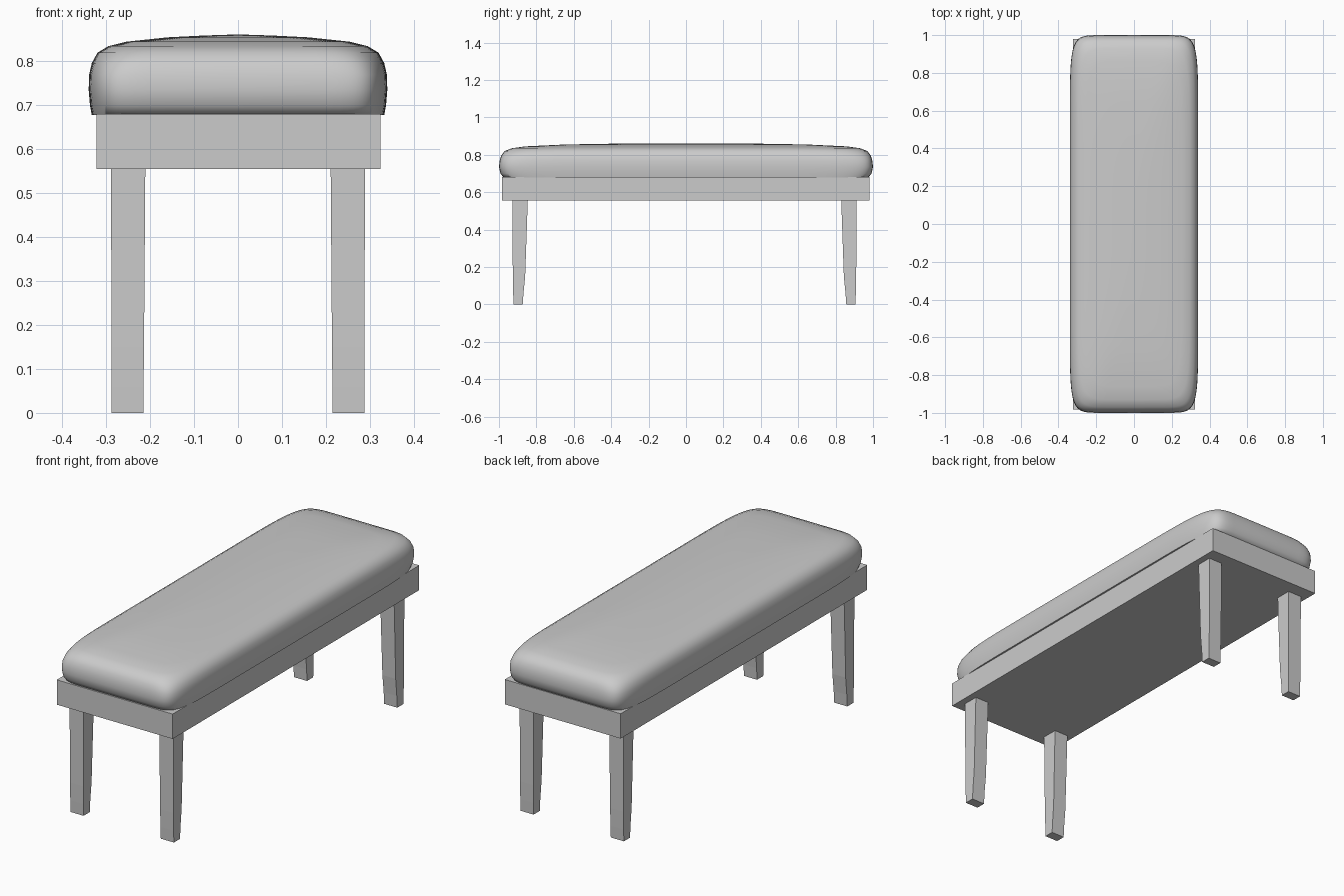
import bpy, bmesh
from math import sin, cos, pi, copysign

if "Cube" in bpy.data.objects:
    bpy.data.objects.remove(bpy.data.objects["Cube"])


def loft(name, rings, smooth=False):
    """Skin a stack of equal-length point rings and cap both ends."""
    bm = bmesh.new()
    loops = [[bm.verts.new(p) for p in ring] for ring in rings]
    n = len(loops[0])
    for a, b in zip(loops, loops[1:]):
        for i in range(n):
            j = (i + 1) % n
            bm.faces.new((a[i], a[j], b[j], b[i]))
    bm.faces.new(loops[0][::-1])
    bm.faces.new(loops[-1])
    bmesh.ops.recalc_face_normals(bm, faces=bm.faces)
    mesh = bpy.data.meshes.new(name)
    bm.to_mesh(mesh)
    bm.free()
    obj = bpy.data.objects.new(name, mesh)
    bpy.context.collection.objects.link(obj)
    if smooth:
        bpy.context.view_layer.objects.active = obj
        obj.select_set(True)
        bpy.ops.object.shade_smooth_by_angle(angle=pi / 3)
        obj.select_set(False)
    return obj


def rect(x0, x1, y0, y1, z):
    return [(x0, y0, z), (x1, y0, z), (x1, y1, z), (x0, y1, z)]


def squircle(hx, hy, z, power, count=96):
    def s(v):
        return copysign(abs(v) ** (2 / power), v) if abs(v) > 1e-9 else 0
    return [(hx * s(cos(2 * pi * i / count)), hy * s(sin(2 * pi * i / count)), z)
            for i in range(count)]


# Padded cushion: half width, half length, height, corner squareness
cushion_levels = [
    (0.333, 0.975, 0.678, 11), (0.337, 0.992, 0.70, 11), (0.340, 1.0, 0.735, 11),
    (0.339, 0.996, 0.77, 11), (0.333, 0.988, 0.796, 10), (0.320, 0.97, 0.82, 9),
    (0.295, 0.93, 0.835, 8), (0.255, 0.86, 0.845, 7), (0.16, 0.65, 0.855, 5),
    (0.08, 0.42, 0.859, 4), (0.02, 0.2, 0.861, 3),
]
loft("cushion", [squircle(*lv) for lv in cushion_levels], smooth=True)

# Box frame under the cushion
loft("frame", [rect(-0.322, 0.324, -0.983, 0.98, z) for z in (0.555, 0.68)])

# Four legs, tapering on the inner side: height, inner x, outer x, inner y, outer y
leg_levels = [
    (0.0, 0.215, 0.288, 0.865, 0.914), (0.06, 0.215, 0.288, 0.861, 0.916),
    (0.15, 0.214, 0.288, 0.852, 0.918), (0.556, 0.211, 0.289, 0.838, 0.92),
]
for y_name, sy, shift in (("front", -1, -0.008), ("back", 1, -0.008)):
    for x_name, sx in (("left", -1), ("right", 1)):
        loft(f"{y_name}_{x_name}_leg",
             [rect(sx * xi, sx * xo, sy * yi + shift, sy * yo + shift, z)
              for z, xi, xo, yi, yo in leg_levels])
